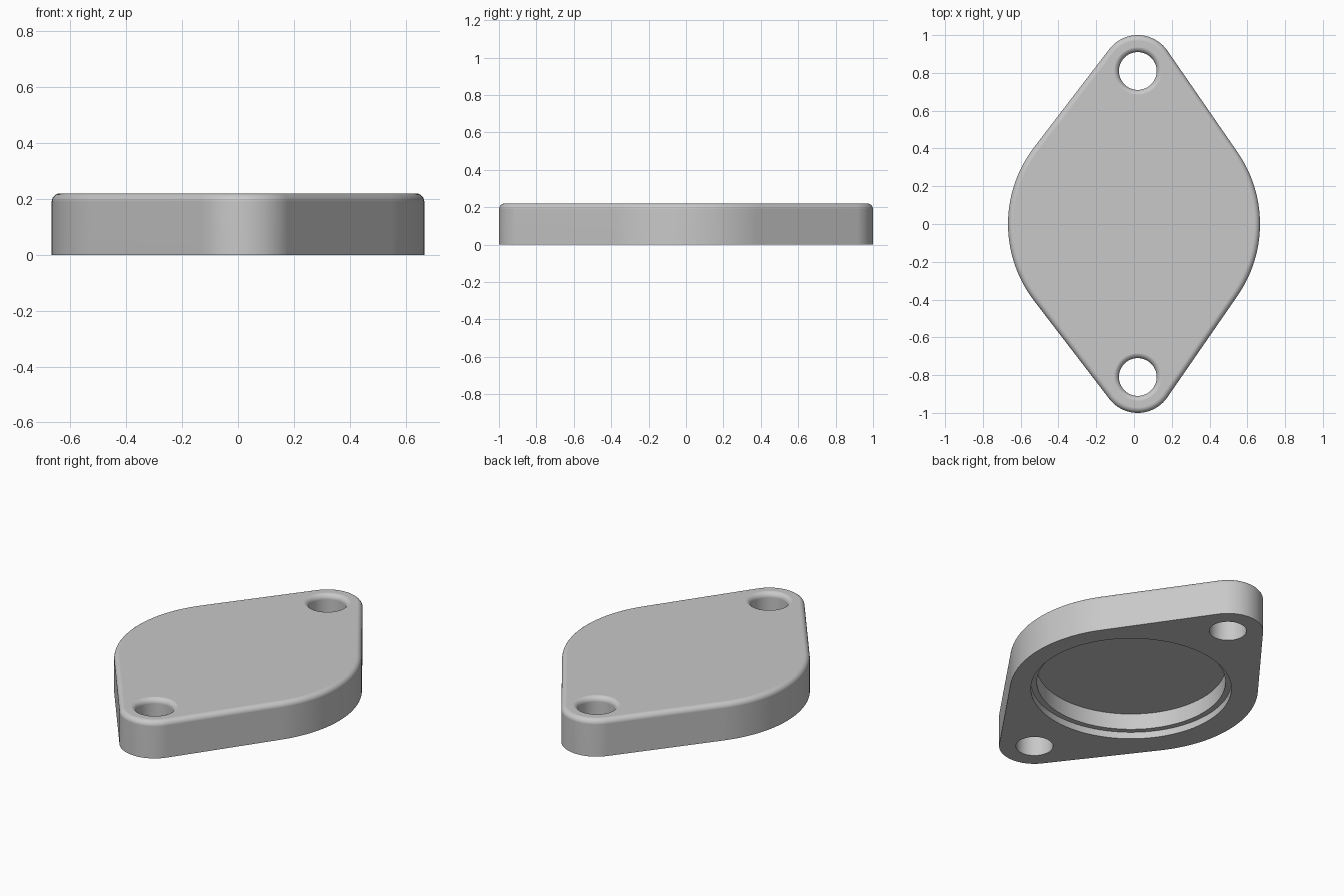
import bpy, bmesh, math

cube = bpy.data.objects.get("Cube")
if cube:
    bpy.data.objects.remove(cube, do_unlink=True)

HEIGHT, FILLET = 0.22, 0.03
BODY_R, END_R, HOLE_R = 0.667, 0.19, 0.10
END_X, END_Y = 0.02, 0.81

grey = bpy.data.materials.new("light grey")
grey.use_nodes = True
colour = (0.58, 0.58, 0.58, 1)
grey.diffuse_color = colour
grey.node_tree.nodes["Principled BSDF"].inputs["Base Color"].default_value = colour


def make_object(name, bm):
    bmesh.ops.recalc_face_normals(bm, faces=bm.faces)
    mesh = bpy.data.meshes.new(name)
    bm.to_mesh(mesh)
    bm.free()
    mesh.materials.append(grey)
    obj = bpy.data.objects.new(name, mesh)
    bpy.context.collection.objects.link(obj)
    return obj


def arc(cx, cy, r, start, end, steps):
    angles = [start + (end - start) * i / steps for i in range(steps + 1)]
    return [(cx + r * math.cos(a), cy + r * math.sin(a)) for a in angles]


def lathe(name, profile, x, y, sides=64):
    """Closed turned solid from (radius, height) points."""
    bm = bmesh.new()
    rings = [[bm.verts.new((x + px, y + py, z))
              for px, py in arc(0, 0, r, 0, math.tau, sides)[:-1]] for r, z in profile]
    for low, high in zip(rings, rings[1:]):
        for i in range(sides):
            j = (i + 1) % sides
            bm.faces.new((low[i], low[j], high[j], high[i]))
    bm.faces.new(rings[0])
    bm.faces.new(rings[-1])
    return make_object(name, bm)


# Flange outline: a wide round body joined by tangents to two small round ends
tilt = math.atan2(END_X, END_Y)
spread = math.acos((BODY_R - END_R) / math.hypot(END_X, END_Y))
right = math.pi / 2 - tilt - spread
left = math.pi / 2 - tilt + spread
outline = (arc(0, 0, BODY_R, -right, right, 28)
           + arc(END_X, END_Y, END_R, right, left, 28)
           + arc(0, 0, BODY_R, left, math.tau - left, 28)
           + arc(END_X, -END_Y, END_R, math.tau - left, math.tau - right, 28))

# Flange plate with a rounded upper rim
bm = bmesh.new()
base = bm.faces.new([bm.verts.new((x, y, 0)) for x, y in outline])
top = bmesh.ops.extrude_face_region(bm, geom=[base], use_keep_orig=True)["geom"]
bmesh.ops.translate(bm, vec=(0, 0, HEIGHT),
                    verts=[v for v in top if isinstance(v, bmesh.types.BMVert)])
bmesh.ops.recalc_face_normals(bm, faces=bm.faces)
rim = [e for e in bm.edges if all(v.co.z > HEIGHT / 2 for v in e.verts)]
bmesh.ops.bevel(bm, geom=rim, offset=FILLET, offset_type='OFFSET', segments=6,
                profile=0.5, affect='EDGES')
plate = make_object("flange_plate", bm)

# Bolt holes with rounded mouths, and the stepped recess underneath
mouth = arc(HOLE_R + FILLET, HEIGHT - FILLET + 0.0005, FILLET, math.pi, math.pi / 2, 6)
hole = [(HOLE_R, -0.1)] + mouth + [(HOLE_R + FILLET, HEIGHT + 0.1)]
recess = [(0.54, -0.1), (0.54, 0.04), (0.508, 0.04), (0.508, 0.135)]
cutters = [lathe("back_hole_cutter", hole, END_X, END_Y),
           lathe("front_hole_cutter", hole, END_X, -END_Y),
           lathe("recess_cutter", recess, END_X, 0, 96)]

bpy.ops.object.select_all(action='DESELECT')
bpy.context.view_layer.objects.active = plate
plate.select_set(True)
for cutter in cutters:
    cutter.hide_render = True
    cut = plate.modifiers.new("cut", 'BOOLEAN')
    cut.operation = 'DIFFERENCE'
    cut.solver = 'EXACT'
    cut.object = cutter
    bpy.ops.object.modifier_apply(modifier=cut.name)
    bpy.data.objects.remove(cutter, do_unlink=True)

# Smooth curves, crisp edges, flat faces kept flat
bpy.ops.object.shade_smooth_by_angle(angle=math.radians(30))
weighted = plate.modifiers.new("flat_faces", 'WEIGHTED_NORMAL')
weighted.keep_sharp = True
